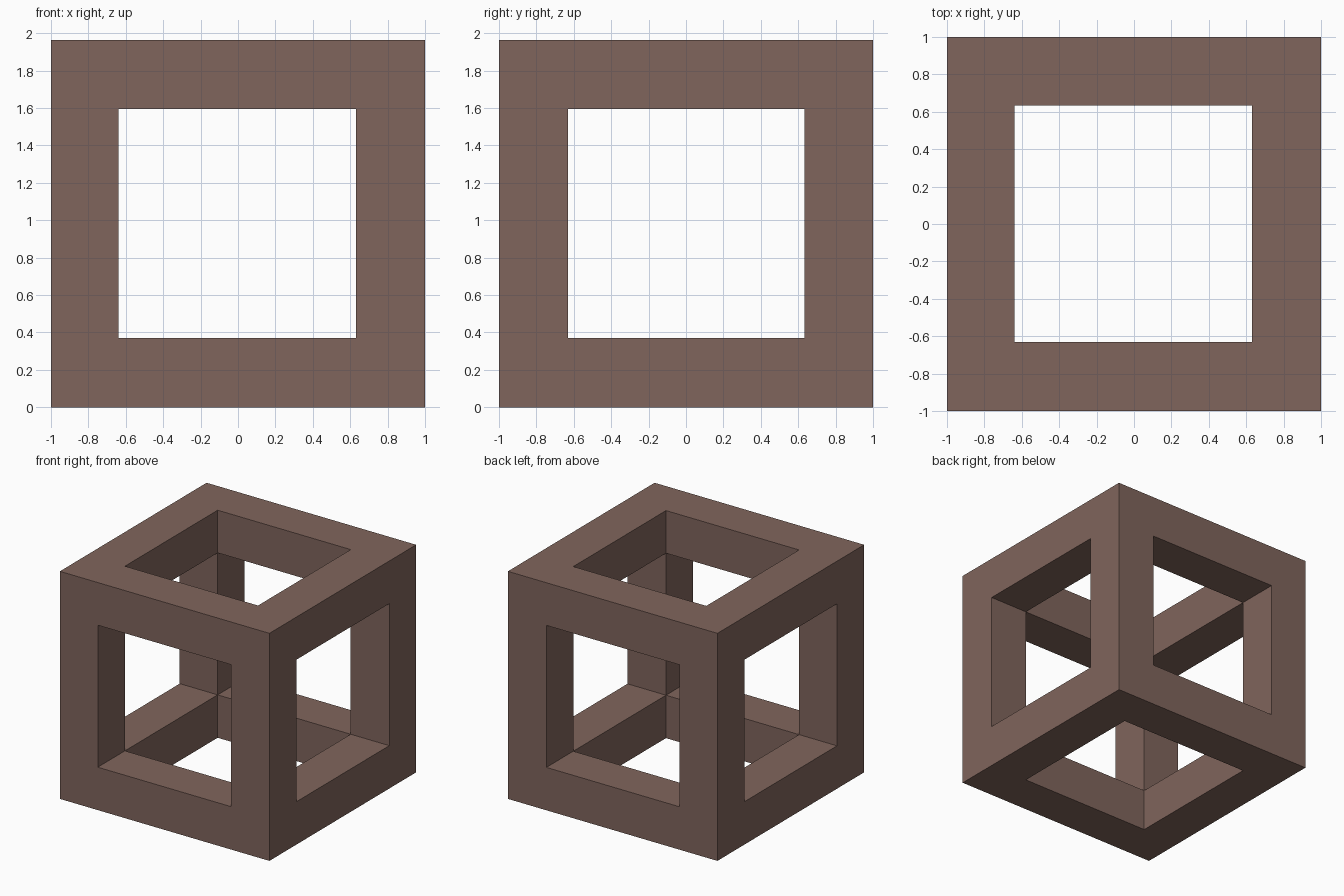
import bpy
import bmesh
from mathutils import Vector

if "Cube" in bpy.data.objects:
    bpy.data.objects.remove(bpy.data.objects["Cube"])

# Cut planes along each axis: outer, inner, inner, outer
CUTS = [(-1.0, -0.638, 0.632, 1.0),
        (-1.0, -0.63, 0.634, 1.0),
        (0.0, 0.37, 1.595, 1.963)]

brown = bpy.data.materials.new("warm brown")
brown.diffuse_color = (0.216, 0.130, 0.107, 1.0)
brown.use_nodes = True
brown.node_tree.nodes["Principled BSDF"].inputs["Base Color"].default_value = brown.diffuse_color


def solid(cell):
    """Beams and corners: at least two coordinates lie in an outer slab."""
    return all(0 <= c <= 2 for c in cell) and sum(c != 1 for c in cell) >= 2


# Open cube frame: one watertight mesh with a square opening on all six sides
bm = bmesh.new()
verts = {}


def vert(i, j, k):
    if (i, j, k) not in verts:
        verts[i, j, k] = bm.verts.new((CUTS[0][i], CUTS[1][j], CUTS[2][k]))
    return verts[i, j, k]


cells = [(i, j, k) for i in range(3) for j in range(3) for k in range(3)]
for cell in filter(solid, cells):
    for axis in range(3):
        for side in (0, 1):
            neighbour = list(cell)
            neighbour[axis] += 2 * side - 1
            if solid(neighbour):
                continue
            u, v = (axis + 1) % 3, (axis + 2) % 3
            ring = []
            for du, dv in ((0, 0), (1, 0), (1, 1), (0, 1)):
                corner = list(cell)
                corner[axis] += side
                corner[u] += du
                corner[v] += dv
                ring.append(vert(*corner))
            bm.faces.new(ring if side else ring[::-1])

mesh = bpy.data.meshes.new("cube_frame")
bm.to_mesh(mesh)
bm.free()
mesh.materials.append(brown)
frame = bpy.data.objects.new("cube_frame", mesh)
bpy.context.collection.objects.link(frame)
